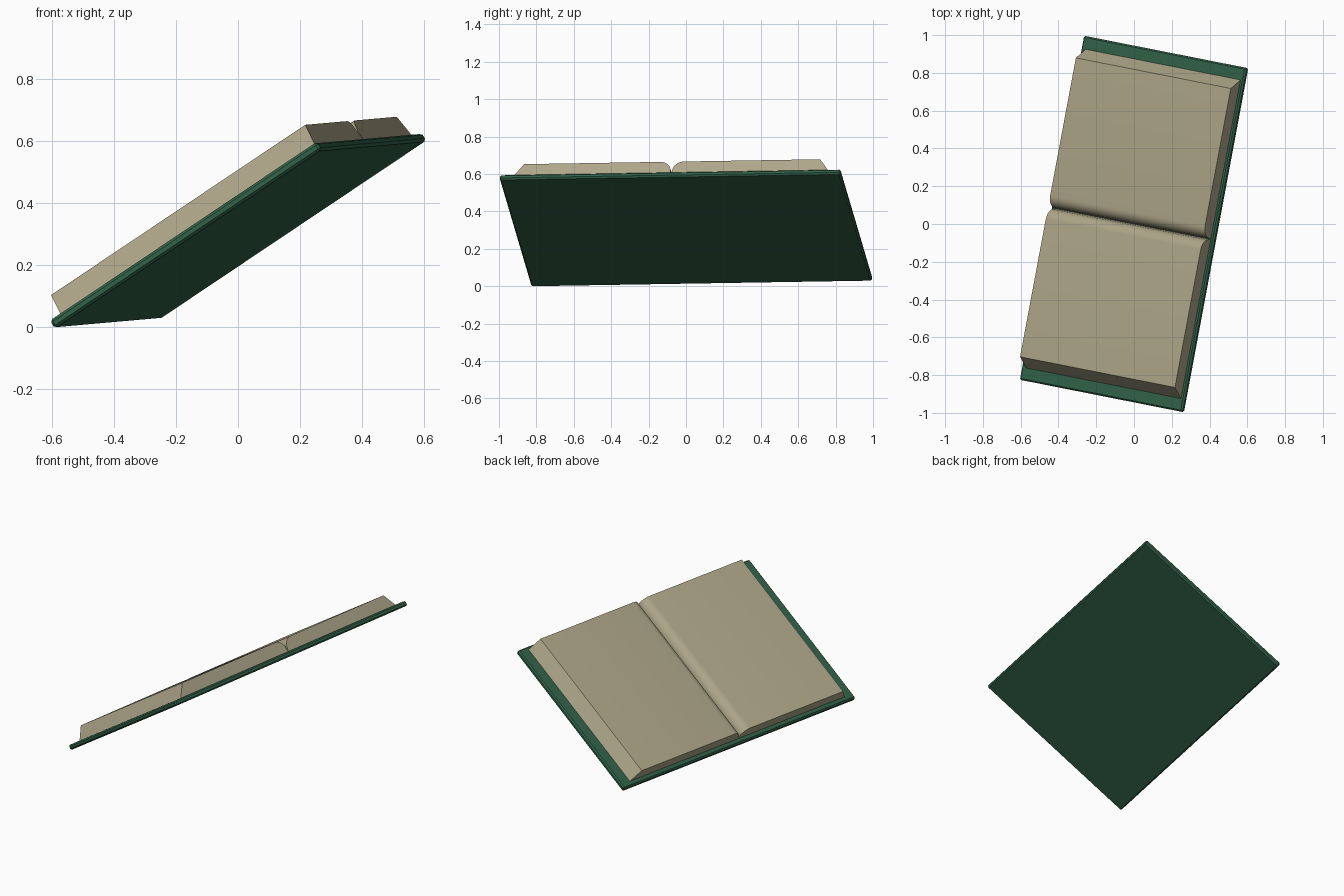
import bpy, bmesh, math
from mathutils import Matrix, Vector

if "Cube" in bpy.data.objects:
    bpy.data.objects.remove(bpy.data.objects["Cube"])

# Tilted book frame: u across both pages, v along the spine, n out of the pages
U = Vector((0.34, 1.82, 0.03)).normalized()
V = Vector((0.86, -0.17, 0.576)).normalized()
N = V.cross(U).normalized()
V = U.cross(N)
FRAME = Matrix((V, U, N)).transposed().to_4x4()


def material(name, color):
    m = bpy.data.materials.new(name)
    m.diffuse_color = (*color, 1)
    m.use_nodes = True
    m.node_tree.nodes["Principled BSDF"].inputs["Base Color"].default_value = m.diffuse_color
    return m


def finish(name, bm, mat):
    bmesh.ops.recalc_face_normals(bm, faces=bm.faces)
    bm.transform(FRAME)
    me = bpy.data.meshes.new(name)
    bm.to_mesh(me)
    bm.free()
    me.materials.append(mat)
    ob = bpy.data.objects.new(name, me)
    bpy.context.collection.objects.link(ob)
    return ob


green = material("cover_green", (0.03, 0.12, 0.065))
cream = material("page_cream", (0.42, 0.38, 0.25))

# Cover: thin board with softened edges
bm = bmesh.new()
bmesh.ops.create_cube(bm, size=1, matrix=Matrix.Diagonal((1.05, 1.853, 0.03, 1)))
bmesh.ops.bevel(bm, geom=bm.edges[:], offset=0.008, segments=1, affect='EDGES')
parts = [finish("cover", bm, green)]

# Page blocks: slanted fore-edge, rounded gutter, extruded along the spine
R, TOP, BASE = 0.06, 0.092, 0.012
arc = [(0.004 + R - R * math.cos(a), TOP - R + R * math.sin(a))
       for a in (math.radians(15 * i) for i in range(7))]
profile = [(0.86, BASE), (0.0, BASE)] + arc + [(0.805, TOP)]
for side, name in ((1, "left_pages"), (-1, "right_pages")):
    bm = bmesh.new()
    face = bm.faces.new([bm.verts.new((-0.495, side * y, z)) for y, z in profile])
    ext = bmesh.ops.extrude_face_region(bm, geom=[face])
    bmesh.ops.translate(bm, vec=(1.0, 0, 0),
                        verts=[g for g in ext["geom"] if isinstance(g, bmesh.types.BMVert)])
    parts.append(finish(name, bm, cream))

# Rest on the ground, centred
pts = [v.co for p in parts for v in p.data.vertices]
lo = Vector([min(p[i] for p in pts) for i in range(3)])
hi = Vector([max(p[i] for p in pts) for i in range(3)])
shift = Matrix.Translation((-(lo.x + hi.x) / 2, -(lo.y + hi.y) / 2, -lo.z))
for p in parts:
    p.data.transform(shift)
    bpy.context.view_layer.objects.active = p
    bpy.ops.object.select_all(action='DESELECT')
    p.select_set(True)
    bpy.ops.object.shade_smooth_by_angle(angle=math.radians(30))
